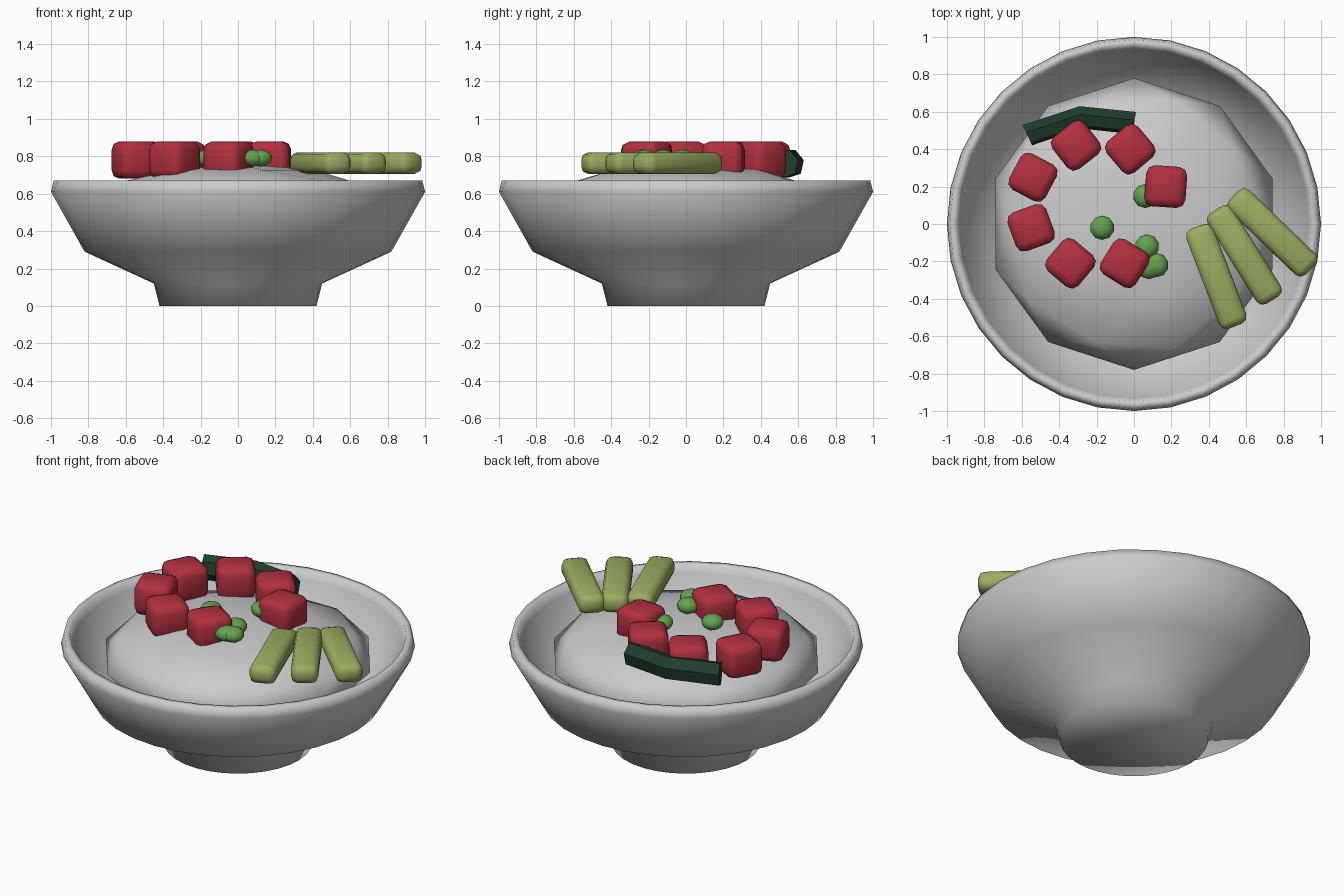
import bpy, bmesh, math
from mathutils import Matrix

if "Cube" in bpy.data.objects:
    bpy.data.objects.remove(bpy.data.objects["Cube"])


def material(name, rgb):
    m = bpy.data.materials.new(name)
    m.diffuse_color = (*rgb, 1)
    m.use_nodes = True
    m.node_tree.nodes["Principled BSDF"].inputs["Base Color"].default_value = m.diffuse_color
    return m


def finish(name, bm, mat=None, smooth=True):
    bmesh.ops.recalc_face_normals(bm, faces=bm.faces)
    me = bpy.data.meshes.new(name)
    bm.to_mesh(me)
    bm.free()
    for p in me.polygons:
        p.use_smooth = smooth
    ob = bpy.data.objects.new(name, me)
    bpy.context.collection.objects.link(ob)
    if mat:
        me.materials.append(mat)
    return ob


def rounded_box(name, loc, size, angle, bevel, mat):
    bm = bmesh.new()
    bmesh.ops.create_cube(bm, size=1)
    bmesh.ops.scale(bm, vec=size, verts=bm.verts)
    bmesh.ops.bevel(bm, geom=bm.edges[:], offset=bevel, segments=2,
                    profile=0.5, affect='EDGES')
    ob = finish(name, bm, mat)
    ob.location = loc
    ob.rotation_euler.z = math.radians(angle)


def blob(name, loc, radius, height, mat=None):
    bm = bmesh.new()
    bmesh.ops.create_icosphere(bm, subdivisions=2, radius=1)
    bmesh.ops.scale(bm, vec=(radius, radius, height), verts=bm.verts)
    finish(name, bm, mat).location = loc


red = material("fish_red", (0.45, 0.03, 0.05))
green = material("bean_green", (0.13, 0.36, 0.08))
light_green = material("avocado_green", (0.32, 0.42, 0.12))
dark_green = material("seaweed_green", (0.015, 0.05, 0.025))

# Bowl: lathed outer and inner profile with a foot
profile = [(0, 0), (0.42, 0), (0.45, 0.12), (0.82, 0.29), (1.0, 0.61),
           (0.985, 0.67), (0.95, 0.67), (0.935, 0.62), (0.77, 0.34),
           (0.42, 0.18), (0, 0.16)]
bm = bmesh.new()
vs = [bm.verts.new((r, 0, z)) for r, z in profile]
es = [bm.edges.new(p) for p in zip(vs, vs[1:])]
bmesh.ops.spin(bm, geom=vs + es, cent=(0, 0, 0), axis=(0, 0, 1),
               angle=math.tau, steps=32)
bmesh.ops.remove_doubles(bm, verts=bm.verts, dist=0.001)
finish("bowl", bm)

# Rice mound
blob("rice_mound", (0, 0, 0.54), 0.78, 0.22)

# Ring of fish cubes
cubes = [(-0.31, 0.42, 38), (-0.02, 0.40, 40), (0.17, 0.20, -4),
         (-0.05, -0.21, 58), (-0.34, -0.21, 50), (-0.55, -0.02, 20),
         (-0.54, 0.25, 62)]
for i, (x, y, a) in enumerate(cubes):
    rounded_box(f"fish_cube_{i + 1}", (x, y, 0.78), (0.22, 0.22, 0.2), a, 0.045, red)

# Fanned avocado slices
slices = [(0.44, -0.28, -69), (0.59, -0.165, -58), (0.74, -0.045, -44)]
for i, (x, y, a) in enumerate(slices):
    rounded_box(f"avocado_slice_{i + 1}", (x, y, 0.763), (0.57, 0.155, 0.115), a,
                0.04, light_green)

# Beans
beans = [(-0.17, -0.02), (0.06, 0.15), (0.07, -0.12), (0.08, -0.23), (0.12, -0.22)]
for i, (x, y) in enumerate(beans):
    blob(f"bean_{i + 1}", (x, y, 0.79), 0.065, 0.046, green)

# Bent seaweed strip: hexagonal section along a three-point path
path = [(-0.57, 0.475, 70 + 45), (-0.285, 0.57, 95), (0.0, 0.54, 80)]
bm = bmesh.new()
rings = []
for x, y, a in path:
    c, s = math.cos(math.radians(a)), math.sin(math.radians(a))
    ring = []
    for k in range(6):
        t = math.tau * k / 6 + math.radians(15)
        d = 0.062 * math.cos(t)
        ring.append(bm.verts.new((x + c * d, y + s * d, 0.76 + 0.075 * math.sin(t))))
    rings.append(ring)
for r0, r1 in zip(rings, rings[1:]):
    for k in range(6):
        n = (k + 1) % 6
        bm.faces.new((r0[k], r0[n], r1[n], r1[k]))
bm.faces.new(rings[0])
bm.faces.new(rings[-1])
finish("seaweed_strip", bm, dark_green, smooth=False)
